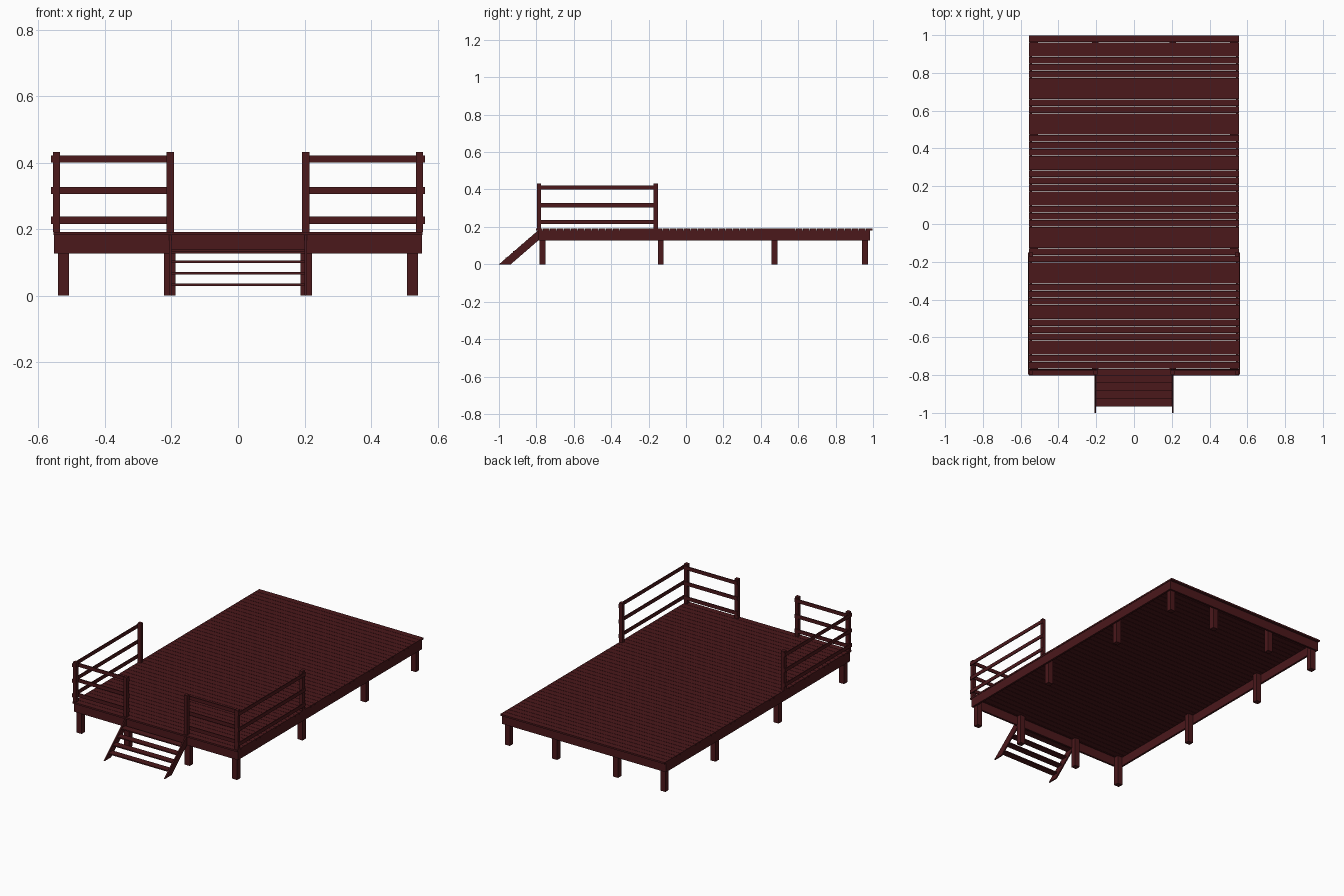
import bpy, bmesh

if "Cube" in bpy.data.objects:
    bpy.data.objects.remove(bpy.data.objects["Cube"])

wood = bpy.data.materials.new("dark_red_wood")
wood.diffuse_color = (0.07, 0.009, 0.011, 1)
wood.use_nodes = True
wood.node_tree.nodes["Principled BSDF"].inputs["Base Color"].default_value = wood.diffuse_color


def finish(name, bm):
    bmesh.ops.recalc_face_normals(bm, faces=bm.faces)
    me = bpy.data.meshes.new(name)
    bm.to_mesh(me)
    bm.free()
    me.materials.append(wood)
    ob = bpy.data.objects.new(name, me)
    bpy.context.collection.objects.link(ob)
    return ob


def box(name, x0, x1, y0, y1, z0, z1):
    bm = bmesh.new()
    bmesh.ops.create_cube(bm, size=1)
    for v in bm.verts:
        v.co = (x1 if v.co.x > 0 else x0,
                y1 if v.co.y > 0 else y0,
                z1 if v.co.z > 0 else z0)
    return finish(name, bm)


def mirror(ob):
    ob.modifiers.new("mirror", 'MIRROR').use_axis[0] = True
    return ob


# deck planks
N, Y0, Y1 = 48, -0.803, 1.0
pitch = (Y1 - Y0) / N
for i in range(N):
    y = Y0 + i * pitch
    box("deck_plank", -0.555, 0.555, y, y + pitch - 0.002, 0.182, 0.192)

# rim boards under the planks
T = 0.012
box("front_rim_board", -0.553, 0.553, -0.79, -0.79 + T, 0.127, 0.182)
box("back_rim_board", -0.553, 0.553, 0.983 - T, 0.983, 0.127, 0.182)
mirror(box("side_rim_board", 0.553 - T, 0.553, -0.79 + T, 0.983 - T, 0.127, 0.182))

# legs round the edge
legs = [(0.525, y) for y in (-0.766, -0.135, 0.474, 0.957)]
legs += [(0.205, -0.766), (0.205, 0.957)]
for x, y in legs:
    mirror(box("leg", x - 0.017, x + 0.017, y - 0.016, y + 0.016, 0, 0.182))

# railing posts
for x, y in [(0.546, -0.786), (0.546, -0.162), (0.204, -0.786)]:
    mirror(box("railing_post", x - 0.011, x + 0.011, y - 0.011, y + 0.011, 0.192, 0.432))

# rails along the front and the sides
for z in (0.227, 0.316, 0.411):
    mirror(box("front_rail", 0.193, 0.557, -0.775, -0.769, z - 0.011, z + 0.011))
    mirror(box("side_rail", 0.557, 0.562, -0.797, -0.151, z - 0.011, z + 0.011))

# sloping stair sides
bm = bmesh.new()
profile = [(-1.0, 0), (-0.937, 0), (-0.79, 0.127), (-0.79, 0.182)]
face = bm.faces.new([bm.verts.new((0.2, y, z)) for y, z in profile])
ext = bmesh.ops.extrude_face_region(bm, geom=[face])
bmesh.ops.translate(bm, vec=(0.008, 0, 0),
                    verts=[g for g in ext["geom"] if isinstance(g, bmesh.types.BMVert)])
mirror(finish("stair_side", bm))

# stair treads
for i in range(4):
    y, z = -0.965 + i * 0.041, 0.029 + i * 0.0347
    box("stair_tread", -0.2, 0.2, y, y + 0.041, z, z + 0.007)
